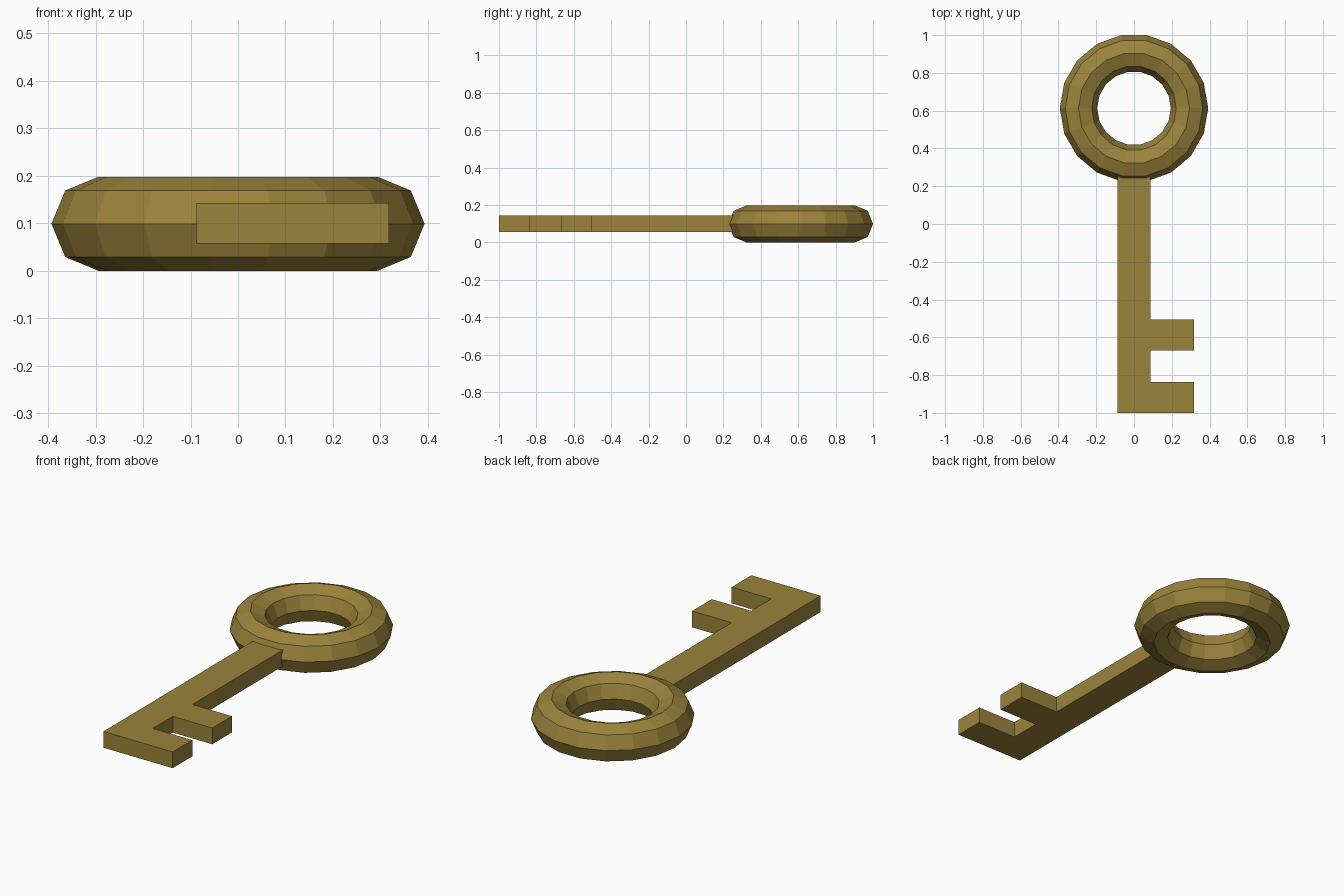
import bpy, bmesh
from math import cos, sin, tau

if "Cube" in bpy.data.objects:
    bpy.data.objects.remove(bpy.data.objects["Cube"])

brass = bpy.data.materials.new("brass")
brass.diffuse_color = (0.33, 0.23, 0.045, 1)
brass.use_nodes = True
brass.node_tree.nodes["Principled BSDF"].inputs["Base Color"].default_value = brass.diffuse_color


def finish(name, bm):
    bmesh.ops.recalc_face_normals(bm, faces=bm.faces)
    mesh = bpy.data.meshes.new(name)
    bm.to_mesh(mesh)
    bm.free()
    mesh.materials.append(brass)
    obj = bpy.data.objects.new(name, mesh)
    bpy.context.collection.objects.link(obj)
    return obj


# Bow: low-poly ring, 18 segments around an eight-sided section
SEGMENTS, SIDES = 18, 8
RING, TUBE = 0.294, 0.099
bm = bmesh.new()
loops = []
for i in range(SEGMENTS):
    a = tau * i / SEGMENTS
    loop = []
    for j in range(SIDES):
        b = tau * j / SIDES
        r = RING + TUBE * cos(b)
        loop.append(bm.verts.new((r * cos(a), r * sin(a), TUBE * sin(b))))
    loops.append(loop)
for i in range(SEGMENTS):
    p, q = loops[i], loops[(i + 1) % SEGMENTS]
    for j in range(SIDES):
        k = (j + 1) % SIDES
        bm.faces.new((p[j], q[j], q[k], p[k]))
bow = finish("bow", bm)
bow.location = (0, 0.613, TUBE)

# Blade: flat shaft with two teeth, one extruded outline
LEFT, RIGHT, TIP = -0.087, 0.087, 0.318
outline = [(LEFT, 0.29), (LEFT, -1), (TIP, -1), (TIP, -0.836),
           (RIGHT, -0.836), (RIGHT, -0.669), (TIP, -0.669),
           (TIP, -0.505), (RIGHT, -0.505), (RIGHT, 0.29)]
bm = bmesh.new()
face = bm.faces.new([bm.verts.new((x, y, 0.057)) for x, y in outline])
top = bmesh.ops.extrude_face_region(bm, geom=[face], use_keep_orig=True)
bmesh.ops.translate(bm, vec=(0, 0, 0.086),
                    verts=[v for v in top["geom"] if isinstance(v, bmesh.types.BMVert)])
finish("shaft_and_teeth", bm)
